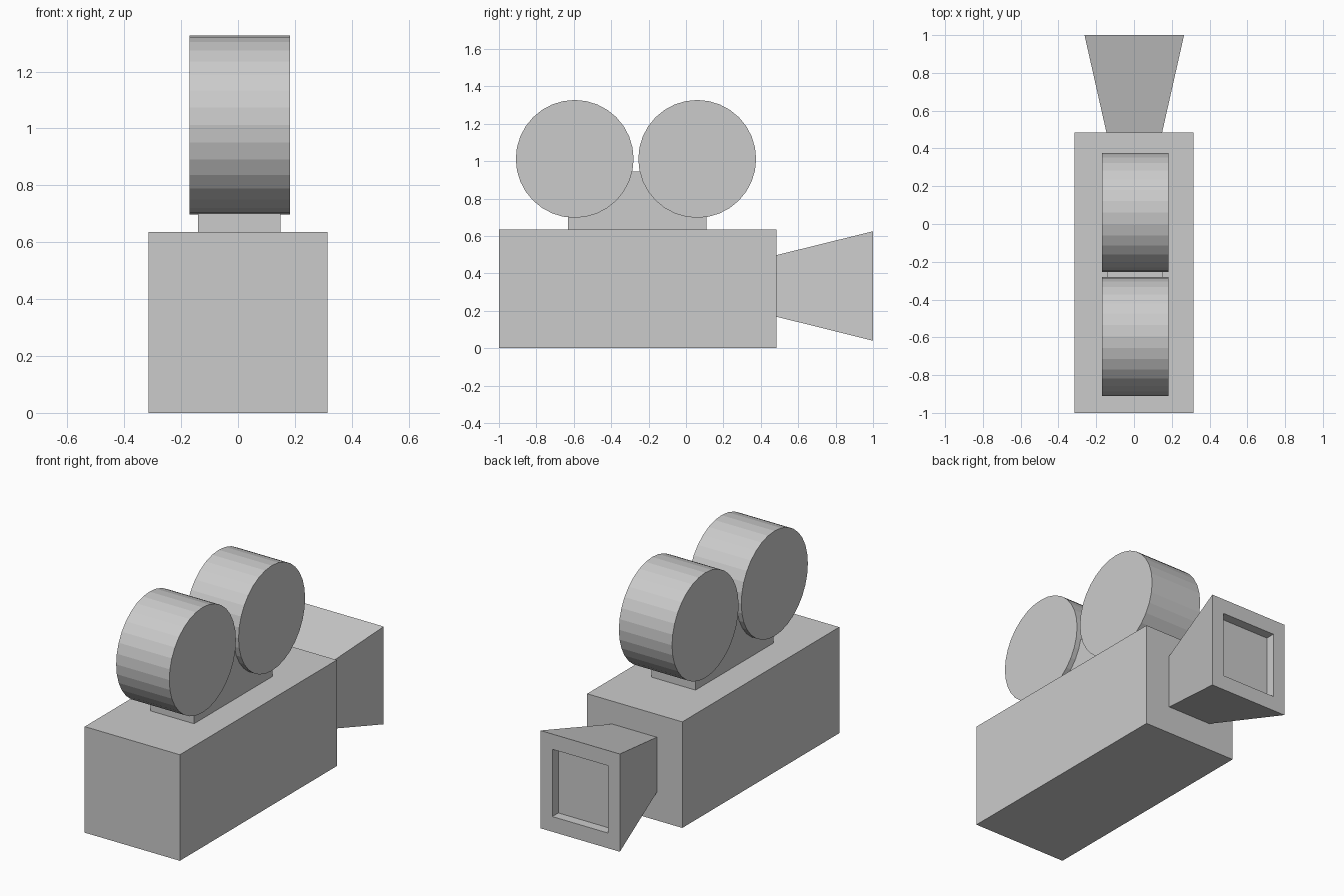
import bpy, bmesh, math

if "Cube" in bpy.data.objects:
    bpy.data.objects.remove(bpy.data.objects["Cube"])


def add_mesh(name, bm):
    bmesh.ops.recalc_face_normals(bm, faces=bm.faces)
    mesh = bpy.data.meshes.new(name)
    bm.to_mesh(mesh)
    bm.free()
    obj = bpy.data.objects.new(name, mesh)
    bpy.context.collection.objects.link(obj)
    return obj


def loft(name, rings):
    """Skin rectangular rings (y, x0, x1, z0, z1) and cap both ends."""
    bm = bmesh.new()
    loops = [[bm.verts.new(p) for p in
              ((x0, y, z0), (x1, y, z0), (x1, y, z1), (x0, y, z1))]
             for y, x0, x1, z0, z1 in rings]
    for a, b in zip(loops, loops[1:]):
        for i in range(4):
            j = (i + 1) % 4
            bm.faces.new((a[i], a[j], b[j], b[i]))
    bm.faces.new(loops[0])
    bm.faces.new(loops[-1])
    return add_mesh(name, bm)


def reel(name, y):
    """Flat-sided drum lying along x."""
    bpy.ops.mesh.primitive_cylinder_add(
        vertices=32, radius=0.315, depth=0.352,
        location=(0.006, y, 1.012), rotation=(0, math.pi / 2, 0))
    bpy.context.object.name = name


# Camera body
loft("camera_body", [(-1.0, -0.315, 0.315, 0, 0.635),
                     (0.485, -0.315, 0.315, 0, 0.635)])

# Bracket holding the reels
loft("reel_bracket", [(-0.63, -0.14, 0.15, 0.635, 0.945),
                      (0.11, -0.14, 0.15, 0.635, 0.945)])

# Film reels
reel("rear_reel", -0.595)
reel("front_reel", 0.06)

# Flared lens hood with a shallow recessed opening
loft("lens_hood", [(0.485, -0.146, 0.149, 0.168, 0.498),
                   (1.0, -0.262, 0.265, 0.04, 0.625),
                   (1.0, -0.182, 0.185, 0.131, 0.534),
                   (0.943, -0.182, 0.185, 0.131, 0.534)])
